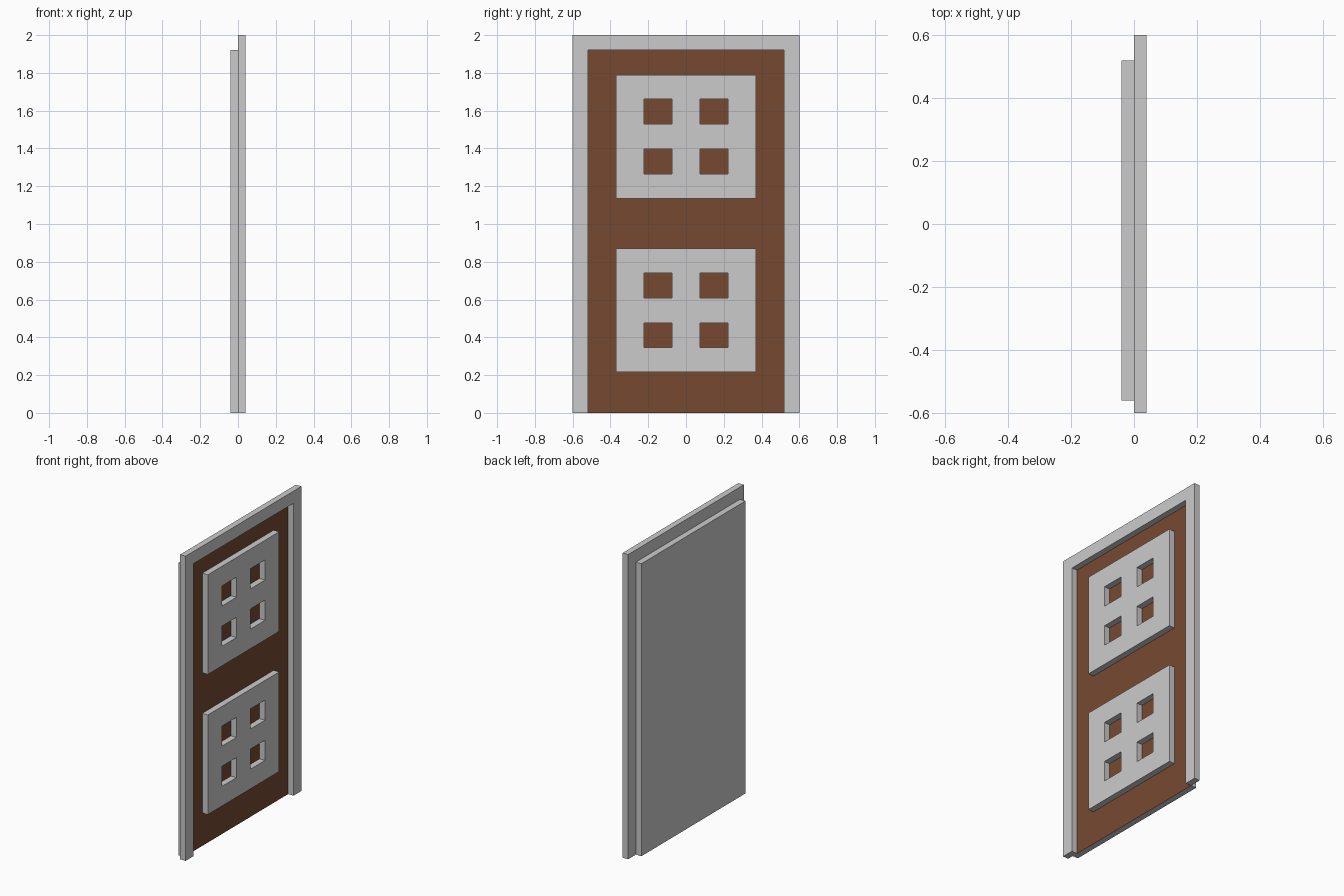
import bpy
import bmesh

if "Cube" in bpy.data.objects:
    bpy.data.objects.remove(bpy.data.objects["Cube"])


def plate(name, ys, zs, front, depth, gaps=(), mats=()):
    """Flat plate facing +x, made of grid cells with some left open."""
    bm = bmesh.new()
    v = [[bm.verts.new((front, y, z)) for z in zs] for y in ys]
    for i in range(len(ys) - 1):
        for j in range(len(zs) - 1):
            if (i, j) not in gaps:
                bm.faces.new((v[i][j], v[i + 1][j], v[i + 1][j + 1], v[i][j + 1]))
    bmesh.ops.delete(bm, geom=[p for p in bm.verts if not p.link_faces], context='VERTS')
    mesh = bpy.data.meshes.new(name)
    bm.to_mesh(mesh)
    bm.free()
    for m in mats:
        mesh.materials.append(m)
    obj = bpy.data.objects.new(name, mesh)
    bpy.context.collection.objects.link(obj)
    solid = obj.modifiers.new("thickness", 'SOLIDIFY')
    solid.thickness = depth
    solid.offset = -1
    if len(mats) > 1:
        solid.material_offset = 1
        solid.material_offset_rim = 1
    return obj


brown = bpy.data.materials.new("brown_wood")
brown.diffuse_color = (0.18, 0.068, 0.031, 1)
brown.use_nodes = True
brown.node_tree.nodes["Principled BSDF"].inputs["Base Color"].default_value = brown.diffuse_color
grey = bpy.data.materials.new("plain_grey")

# Door frame, open at the bottom
plate("door_frame", [-0.6, -0.52, 0.52, 0.6], [0, 1.92, 2], 0.04, 0.04, gaps={(1, 0)})

# Door leaf behind the frame: brown front, grey back and edges
plate("door_leaf", [-0.56, 0.52], [0, 1.92], 0, 0.04, mats=(brown, grey))

# Raised panels, each with four square openings
windows = {(i, j) for i in (1, 3) for j in (1, 3)}
panel_ys = [-0.37, -0.223, -0.073, 0.073, 0.223, 0.37]
panel_zs = [-0.327, -0.198, -0.066, 0.066, 0.198, 0.327]
for name, centre in (("lower_panel", 0.543), ("upper_panel", 1.463)):
    plate(name, panel_ys, [centre + z for z in panel_zs], 0.04, 0.04, gaps=windows)
